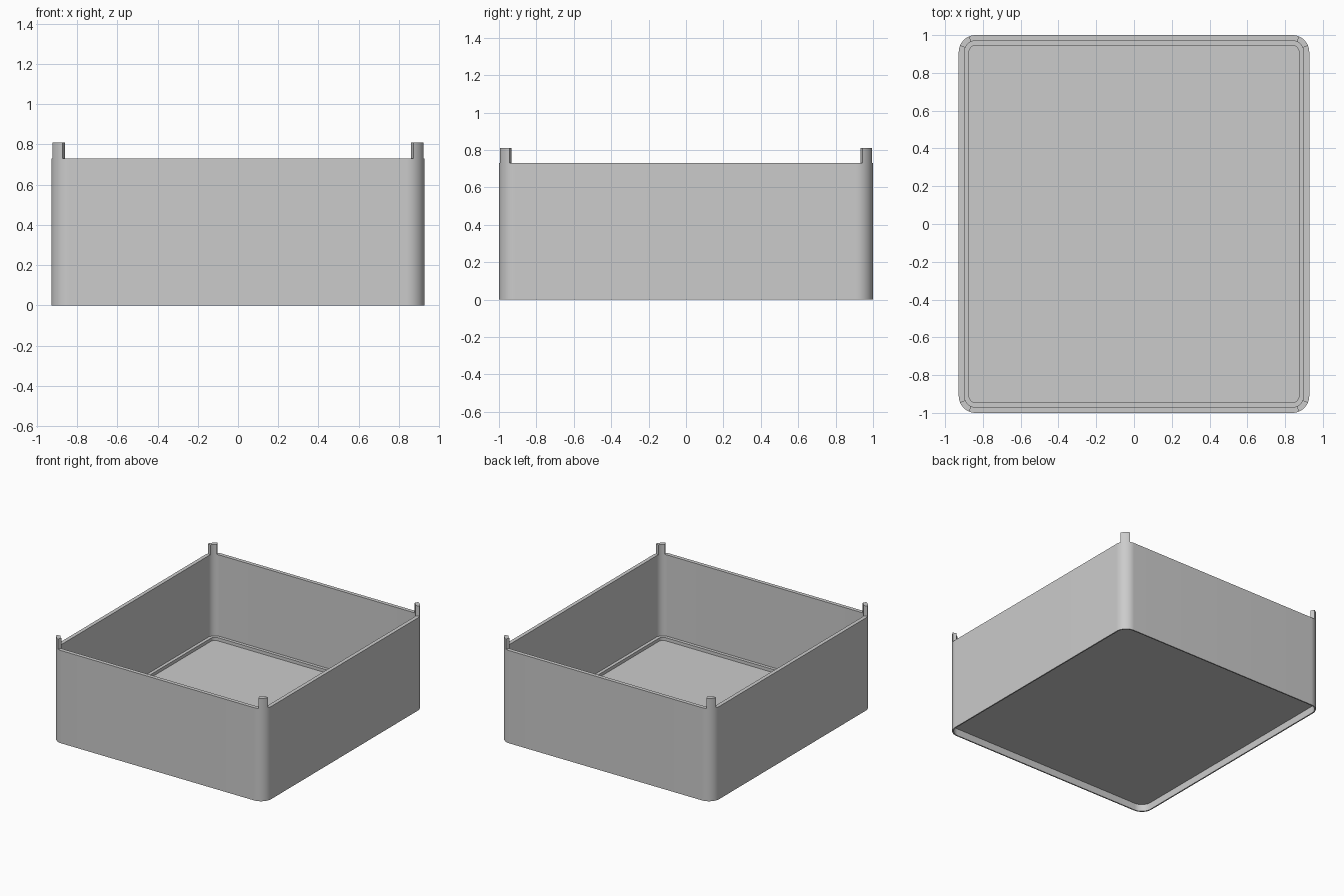
import bpy, bmesh, math

cube = bpy.data.objects.get("Cube")
if cube:
    bpy.data.objects.remove(cube, do_unlink=True)

HALF_X, HALF_Y, RADIUS = 0.928, 1.0, 0.09   # outer footprint
WALL, HEIGHT, POST_TOP = 0.03, 0.73, 0.81
SEGMENTS = 16                               # per rounded corner

grey = bpy.data.materials.new("light_grey")
grey.use_nodes = True
colour = (0.6, 0.6, 0.6, 1)
grey.diffuse_color = colour
grey.node_tree.nodes["Principled BSDF"].inputs["Base Color"].default_value = colour


def arc(inset, start, end, steps, sx=1, sy=1):
    """Points on one corner arc, inset from the outer surface."""
    r = RADIUS - inset
    cx, cy = sx * (HALF_X - RADIUS), sy * (HALF_Y - RADIUS)
    angles = [math.radians(start + (end - start) * i / steps) for i in range(steps + 1)]
    return [(cx + r * math.cos(a), cy + r * math.sin(a)) for a in angles]


def rounded_loop(bm, inset, z):
    points = []
    for k, (sx, sy) in enumerate([(1, 1), (-1, 1), (-1, -1), (1, -1)]):
        points += arc(inset, 90 * k, 90 * k + 90, SEGMENTS, sx, sy)
    return [bm.verts.new((x, y, z)) for x, y in points]


def bridge(bm, a, b):
    n = len(a)
    for i in range(n):
        j = (i + 1) % n
        bm.faces.new((a[i], a[j], b[j], b[i]))


def finish(bm, name):
    bmesh.ops.recalc_face_normals(bm, faces=bm.faces[:])
    mesh = bpy.data.meshes.new(name)
    bm.to_mesh(mesh)
    bm.free()
    mesh.materials.append(grey)
    obj = bpy.data.objects.new(name, mesh)
    bpy.context.collection.objects.link(obj)
    bpy.ops.object.select_all(action='DESELECT')
    obj.select_set(True)
    bpy.context.view_layer.objects.active = obj
    bpy.ops.object.shade_smooth_by_angle(angle=math.radians(30))
    return obj


# Open tray: recessed underside, thin foot, wall, ledge and sunken floor
profile = [(0.01, 0.055), (0.01, 0), (0, 0), (0, HEIGHT), (WALL, HEIGHT),
           (WALL, 0.09), (0.055, 0.09), (0.055, 0.065)]
bm = bmesh.new()
loops = [rounded_loop(bm, inset, z) for inset, z in profile]
for lower, upper in zip(loops, loops[1:]):
    bridge(bm, lower, upper)
bm.faces.new(loops[0])
bm.faces.new(loops[-1])
finish(bm, "tray")

# Curved stacking posts on the four corners
bm = bmesh.new()
outline = arc(0, 22.5, 67.5, 8) + arc(WALL, 67.5, 22.5, 8)
bottom = [bm.verts.new((x, y, HEIGHT)) for x, y in outline]
top = [bm.verts.new((x, y, POST_TOP)) for x, y in outline]
bridge(bm, bottom, top)
bm.faces.new(bottom)
bm.faces.new(top)
posts = finish(bm, "corner_posts")
mirror = posts.modifiers.new("four_corners", 'MIRROR')
mirror.use_axis = (True, True, False)
mirror.use_mirror_merge = False
